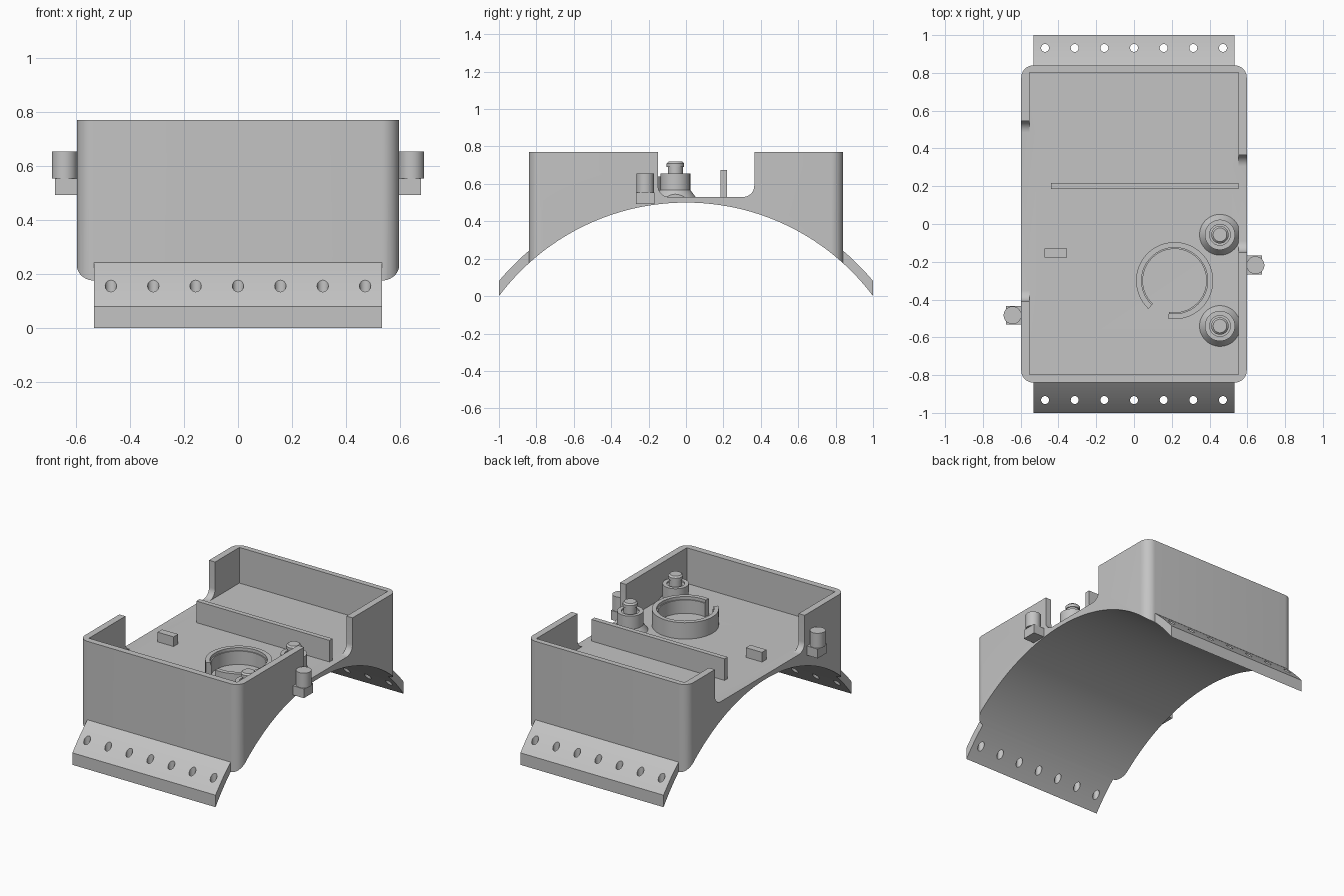
import bpy, bmesh
from math import sin, cos, pi, radians, sqrt

cube = bpy.data.objects.get("Cube")
if cube:
    bpy.data.objects.remove(cube, do_unlink=True)

grey = bpy.data.materials.new("plain grey")
grey.use_nodes = True
COLOR = (0.55, 0.55, 0.55, 1)
grey.diffuse_color = COLOR
grey.node_tree.nodes["Principled BSDF"].inputs["Base Color"].default_value = COLOR

RADIUS, DROP = 1.25, -0.75      # saddle arc under the body
FLOOR, TOP = 0.53, 0.77
HX, HY, WALL = 0.597, 0.84, 0.045


def finish(name, bm):
    bmesh.ops.recalc_face_normals(bm, faces=bm.faces)
    mesh = bpy.data.meshes.new(name)
    bm.to_mesh(mesh)
    bm.free()
    mesh.materials.append(grey)
    ob = bpy.data.objects.new(name, mesh)
    bpy.context.collection.objects.link(ob)
    return ob


def arc(cx, cy, r, a, b, n=10):
    steps = [radians(a + (b - a) * i / n) for i in range(n + 1)]
    return [(cx + r * cos(t), cy + r * sin(t)) for t in steps]


def rect(u0, u1, v0, v1):
    return [(u0, v0), (u1, v0), (u1, v1), (u0, v1)]


def prism(name, pts, lo, hi, axis="z"):
    """Extrude an outline: (x, y) along z, or (y, z) along x."""
    bm = bmesh.new()
    def place(p, w):
        return (p[0], p[1], w) if axis == "z" else (w, p[0], p[1])
    face = bm.faces.new([bm.verts.new(place(p, lo)) for p in pts])
    new = bmesh.ops.extrude_face_region(bm, geom=[face])["geom"]
    step = (0, 0, hi - lo) if axis == "z" else (hi - lo, 0, 0)
    bmesh.ops.translate(bm, vec=step, verts=[g for g in new if isinstance(g, bmesh.types.BMVert)])
    return finish(name, bm)


def lathe(name, profile, x, y, steps=48):
    bm = bmesh.new()
    vs = [bm.verts.new((x + r, y, z)) for r, z in profile]
    es = [bm.edges.new(pair) for pair in zip(vs, vs[1:])]
    bmesh.ops.spin(bm, geom=vs + es, cent=(x, y, 0), axis=(0, 0, 1), angle=2 * pi, steps=steps)
    bmesh.ops.remove_doubles(bm, verts=bm.verts, dist=0.0001)
    return finish(name, bm)


def activate(ob):
    bpy.ops.object.select_all(action="DESELECT")
    ob.select_set(True)
    bpy.context.view_layer.objects.active = ob


def cut(ob, cutter):
    mod = ob.modifiers.new("cut", "BOOLEAN")
    mod.operation, mod.solver, mod.object = "DIFFERENCE", "EXACT", cutter
    activate(ob)
    bpy.ops.object.modifier_apply(modifier=mod.name)
    bpy.data.objects.remove(cutter, do_unlink=True)


def smooth(ob):
    activate(ob)
    bpy.ops.object.shade_smooth_by_angle(angle=radians(30))


# Body: rounded box, hollow above the floor, arched below
r = 0.065
outline = []
for sx, sy, a in ((1, 1, 0), (-1, 1, 90), (-1, -1, 180), (1, -1, 270)):
    outline += arc(sx * (HX - r), sy * (HY - r), r, a, a + 90)
body = prism("body", outline, 0, TOP)
cut(body, prism("saddle_cutter", arc(0, DROP, RADIUS, 0, 180, 120), -1, 1, "x"))
cut(body, prism("cavity_cutter", rect(WALL - HX, HX - WALL, -0.797, 0.803), FLOOR, 1))

# Side openings with filleted lower corners
for lo, y0, y1 in ((0.5, -0.15, 0.365), (-0.7, -0.41, 0.545)):
    f = 0.06
    opening = (arc(y0 + f, FLOOR + f, f, 180, 270) + arc(y1 - f, FLOOR + f, f, 270, 360)
               + [(y1, 1), (y0, 1)])
    cut(body, prism("opening_cutter", opening, lo, lo + 0.2, "x"))
smooth(body)


# Curved mounting flanges with a row of holes
def curve(radius, ys):
    return [(y, DROP + sqrt(radius ** 2 - y ** 2)) for y in ys]


for side, name in ((-1, "front_flange"), (1, "back_flange")):
    ys = [0.838 + 0.162 * i / 10 for i in range(11)]
    strip = curve(RADIUS, ys) + curve(RADIUS + 0.05, ys[::-1])
    flange = prism(name, [(side * y, z) for y, z in strip], -0.533, 0.533, "x")
    for i in range(-3, 4):
        cut(flange, prism("hole_cutter", arc(i * 0.157, side * 0.932, 0.021, 0, 345, 23), -0.1, 0.5))
    smooth(flange)

# Inner partition and small block
prism("partition", rect(-0.44, HX - WALL, 0.185, 0.218), FLOOR, 0.675)
prism("small_block", rect(-0.475, -0.355, -0.178, -0.13), FLOOR, 0.595)

# Open ring with a slim inner ledge
for name, r0, r1, top in (("ring", 0.175, 0.204, 0.64), ("ring_ledge", 0.168, 0.176, 0.62)):
    sector = arc(0.215, -0.3, r1, -100, 227, 60) + arc(0.215, -0.3, r0, 227, -100, 60)
    smooth(prism(name, sector, FLOOR, top))

# Stepped posts, trimmed flush with the inner wall
post_profile = [(0, 0.52), (0.108, 0.52), (0.108, FLOOR), (0.08, 0.568), (0.08, 0.655), (0.055, 0.655),
                (0.055, 0.645), (0.04, 0.645), (0.04, 0.69), (0.046, 0.69), (0.046, 0.71),
                (0.036, 0.72), (0, 0.72)]
for name, y in (("front_post", -0.54), ("back_post", -0.057)):
    post = lathe(name, post_profile, 0.455, y)
    cut(post, prism("trim_cutter", rect(HX - WALL, 1, -1, 1), 0, 1))
    smooth(post)

# Side brackets carrying upright pins
for side, name, y in ((1, "left", -0.218), (-1, "right", -0.483)):
    xs = sorted((side * 0.59, side * 0.678))
    prism(name + "_bracket", rect(*xs, y - 0.05, y + 0.05), 0.493, 0.555)
    smooth(prism(name + "_pin", arc(side * 0.643, y, 0.047, 0, 352.5, 47), 0.555, 0.655))
